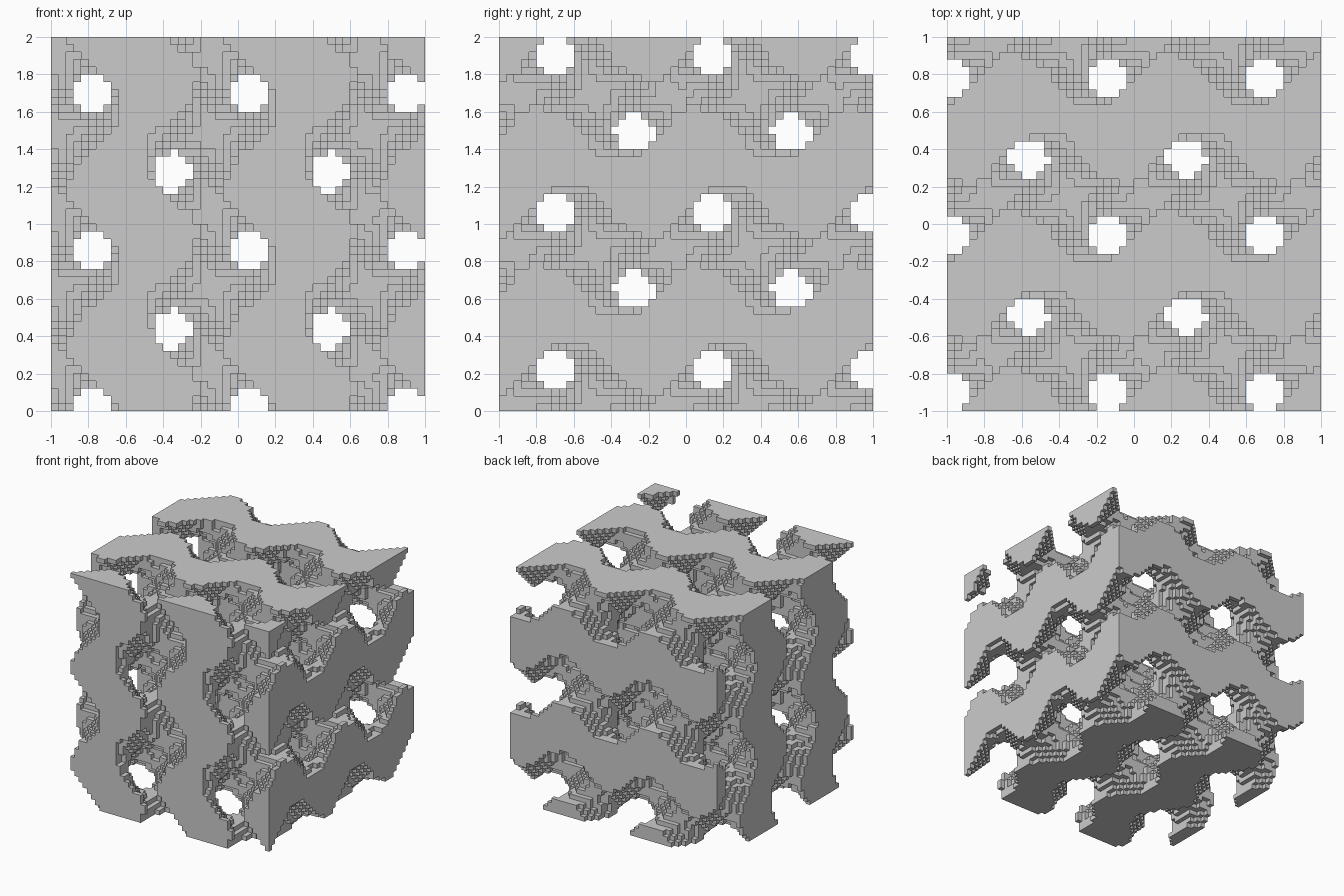
import bpy
from math import sin, cos

if "Cube" in bpy.data.objects:
    bpy.data.objects.remove(bpy.data.objects["Cube"])

N = 50            # blocks per side
S = 2.0 / N       # block size
F = 0.3           # wave phase step per block


def solid(i, j, k):
    """Gyroid field; j counts from the back face towards the front."""
    if not (0 <= i < N and 0 <= j < N and 0 <= k < N):
        return False
    x, y, z = F * i, F * j, F * k
    return sin(x) * cos(z) + sin(z) * cos(y) + sin(y) * cos(x) < 0


filled = {(i, j, k) for i in range(N) for j in range(N) for k in range(N)
          if solid(i, j, k)}

verts, faces, index = [], [], {}


def corner(c):
    """Shared lattice corner."""
    if c not in index:
        index[c] = len(verts)
        verts.append((-1 + c[0] * S, 1 - c[1] * S, c[2] * S))
    return index[c]


# Block skin: one quad wherever a filled block meets empty space
for cell in filled:
    for axis in range(3):
        u, v = (axis + 1) % 3, (axis + 2) % 3
        for side in (0, 1):
            near = list(cell)
            near[axis] += 2 * side - 1
            if tuple(near) in filled:
                continue
            quad = []
            for du, dv in ((0, 0), (1, 0), (1, 1), (0, 1)):
                c = list(cell)
                c[axis] += side
                c[u] += du
                c[v] += dv
                quad.append(corner(tuple(c)))
            # the y axis is mirrored, so the winding is reversed
            faces.append(quad[::-1] if side else quad)

mesh = bpy.data.meshes.new("gyroid_block")
mesh.from_pydata(verts, [], faces)
mesh.update()
gyroid = bpy.data.objects.new("gyroid_block", mesh)
bpy.context.collection.objects.link(gyroid)
